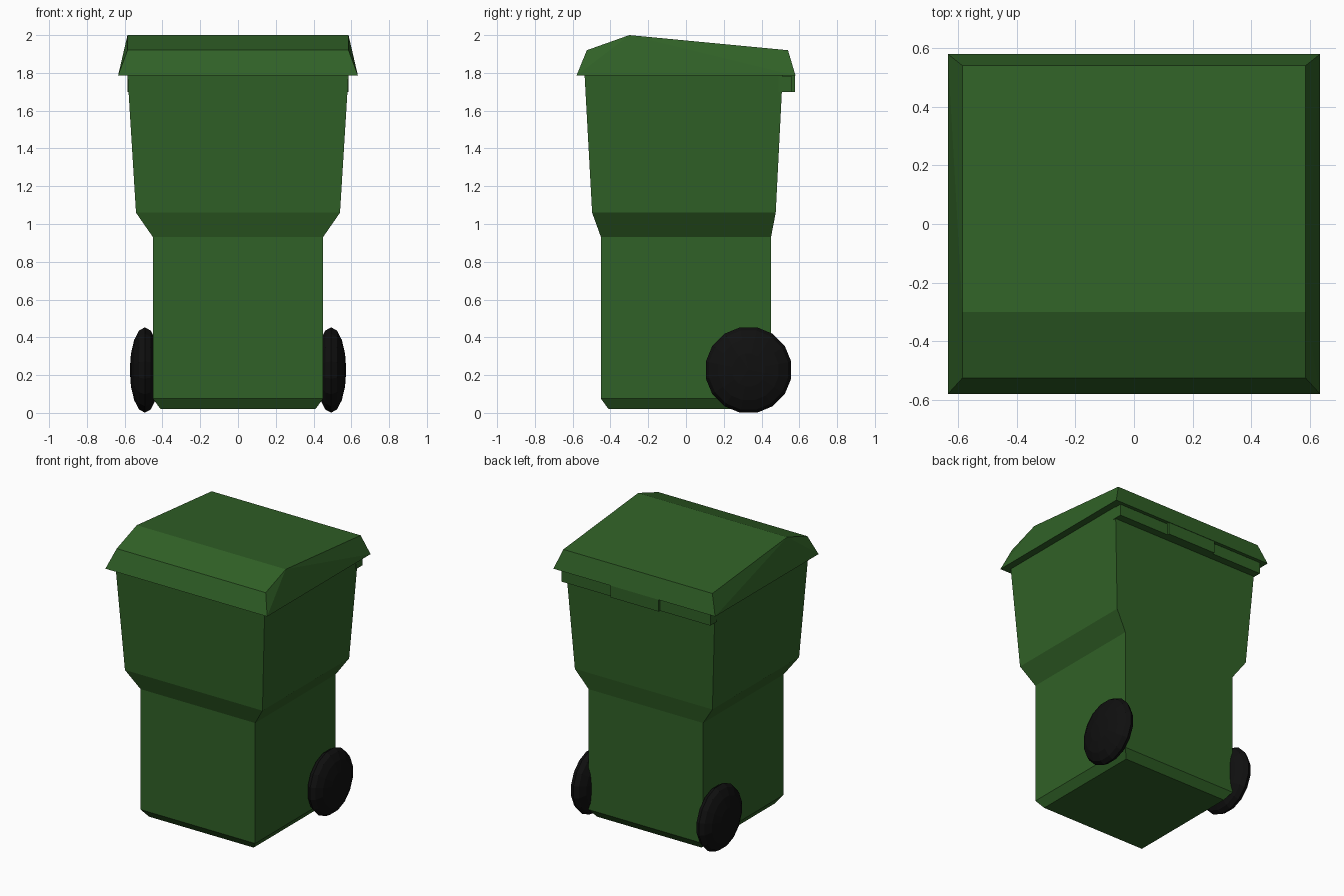
import bpy, bmesh, math
from mathutils import Matrix

if "Cube" in bpy.data.objects:
    bpy.data.objects.remove(bpy.data.objects["Cube"])


def material(name, color):
    mat = bpy.data.materials.new(name)
    mat.diffuse_color = (*color, 1)
    mat.use_nodes = True
    mat.node_tree.nodes["Principled BSDF"].inputs["Base Color"].default_value = mat.diffuse_color
    return mat


GREEN = material("green_plastic", (0.03, 0.12, 0.02))
BLACK = material("black_rubber", (0.005, 0.005, 0.005))


def finish(bm, name, mat):
    bmesh.ops.recalc_face_normals(bm, faces=bm.faces)
    mesh = bpy.data.meshes.new(name)
    bm.to_mesh(mesh)
    bm.free()
    mesh.materials.append(mat)
    obj = bpy.data.objects.new(name, mesh)
    bpy.context.collection.objects.link(obj)
    return obj


def loft(name, sections, mat):
    """Stack rectangles given as (z, half width, y front, y back)."""
    bm = bmesh.new()
    rings = [[bm.verts.new((x, y, z)) for x, y in
              ((-w, y0), (w, y0), (w, y1), (-w, y1))]
             for z, w, y0, y1 in sections]
    for a, b in zip(rings, rings[1:]):
        for i in range(4):
            j = (i + 1) % 4
            bm.faces.new((a[i], a[j], b[j], b[i]))
    bm.faces.new(rings[0])
    bm.faces.new(rings[-1])
    return finish(bm, name, mat)


# Bin body: chamfered foot, straight lower box, flared upper box
loft("bin_body", [
    (0.02, 0.41, -0.41, 0.41),
    (0.075, 0.45, -0.45, 0.45),
    (0.93, 0.45, -0.45, 0.45),
    (1.06, 0.54, -0.497, 0.475),
    (1.79, 0.585, -0.537, 0.512),
], GREEN)

# Lid: overhanging rim, ridge near the front, long slope to the back
bm = bmesh.new()
profile = [(0.635, -0.58, 1.785), (0.585, -0.525, 1.92), (0.585, -0.30, 2.0),
           (0.585, 0.54, 1.92), (0.635, 0.58, 1.785)]
sides = [[bm.verts.new((s * x, y, z)) for x, y, z in profile] for s in (-1, 1)]
for i in range(5):
    j = (i + 1) % 5
    bm.faces.new((sides[0][i], sides[1][i], sides[1][j], sides[0][j]))
for v in sides:
    for tri in ((0, 1, 2), (0, 2, 4), (2, 3, 4)):
        bm.faces.new([v[k] for k in tri])
finish(bm, "lid", GREEN)

# Handle bar across the back and the hinge block in its middle
loft("back_handle_bar", [(1.70, 0.585, 0.49, 0.562), (1.78, 0.585, 0.49, 0.562)], GREEN)
loft("hinge_block", [(1.70, 0.19, 0.50, 0.577), (1.786, 0.19, 0.50, 0.577)], GREEN)

# Wheels: flattened domes with flat-sided outline, axis along x
for side, s in (("left", -1), ("right", 1)):
    bm = bmesh.new()
    bmesh.ops.create_uvsphere(bm, u_segments=16, v_segments=8, radius=1)
    bm.transform(Matrix.Translation((s * 0.493, 0.331, 0.227))
                 @ Matrix.Diagonal((0.08, 0.2305, 0.2305, 1))
                 @ Matrix.Rotation(math.pi / 2, 4, 'Y')
                 @ Matrix.Rotation(math.pi / 16, 4, 'Z'))
    finish(bm, side + "_wheel", BLACK)
